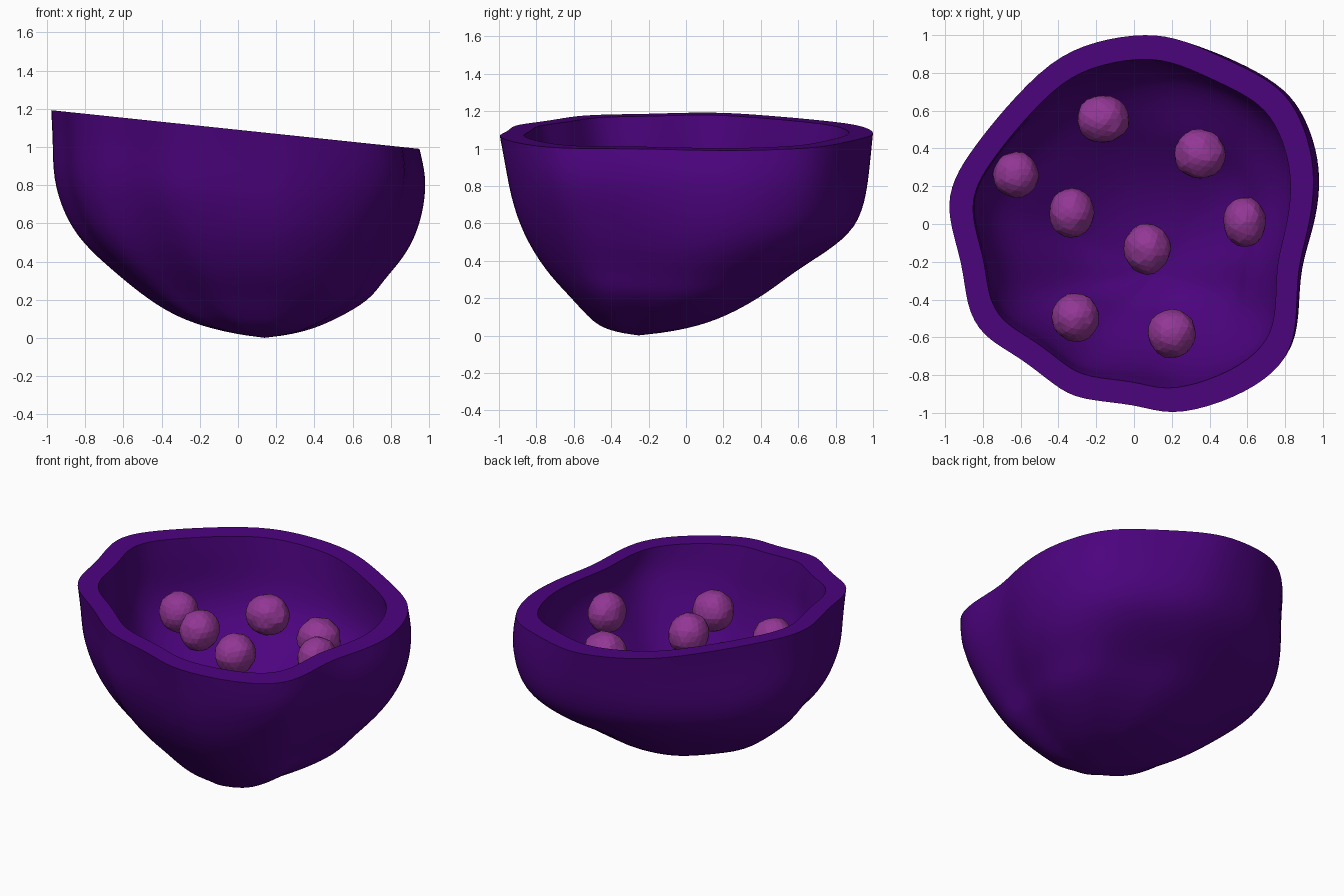
import bpy, bmesh, math
from mathutils import Vector, noise

cube = bpy.data.objects.get("Cube")
if cube:
    bpy.data.objects.remove(cube, do_unlink=True)


def material(name, rgb):
    m = bpy.data.materials.new(name)
    m.use_nodes = True
    m.diffuse_color = (*rgb, 1)
    bsdf = next(n for n in m.node_tree.nodes if n.type == 'BSDF_PRINCIPLED')
    bsdf.inputs["Base Color"].default_value = (*rgb, 1)
    bsdf.inputs["Roughness"].default_value = 0.7
    return m


def add_object(name, bm, mat):
    me = bpy.data.meshes.new(name)
    bm.to_mesh(me)
    bm.free()
    ob = bpy.data.objects.new(name, me)
    bpy.context.collection.objects.link(ob)
    me.materials.append(mat)
    return ob


deep_purple = material("deep purple", (0.072, 0.001, 0.21))
orchid = material("orchid", (0.29, 0.038, 0.30))

# Wavy outline of the rim, seen from above
OUTLINE = [(0.06, 1.0), (0.27, 0.965), (0.51, 0.86), (0.72, 0.75), (0.85, 0.61), (0.93, 0.40),
           (0.95, 0.19), (0.92, -0.03), (0.87, -0.24), (0.86, -0.45), (0.825, -0.66),
           (0.69, -0.82), (0.46, -0.94), (0.2, -1.0), (0.0, -0.955), (-0.27, -0.925),
           (-0.42, -0.85), (-0.6, -0.71), (-0.79, -0.59), (-0.88, -0.42), (-0.91, -0.21),
           (-0.98, 0.05), (-0.945, 0.24), (-0.84, 0.41), (-0.68, 0.61), (-0.44, 0.85),
           (-0.2, 0.96)]
# Height fraction and x/y extents of each level of the shell
LEVELS = [(1.0, -0.98, 0.95, -1.0, 1.0), (0.85, -0.97, 0.98, -0.97, 0.98),
          (0.7, -0.96, 0.97, -0.94, 0.95), (0.55, -0.90, 0.93, -0.89, 0.89),
          (0.42, -0.80, 0.86, -0.82, 0.75), (0.3, -0.65, 0.76, -0.73, 0.58),
          (0.2, -0.51, 0.68, -0.63, 0.43), (0.1, -0.33, 0.51, -0.53, 0.22),
          (0.035, -0.12, 0.36, -0.45, 0.02)]
# Soft swells and dents: centre, reach, amount
BUMPS = [((0.72, -0.50, 0.55), 0.32, -0.09), ((-0.68, 0.48, 0.50), 0.32, 0.06),
         ((0.45, 0.80, 0.65), 0.28, 0.06), ((0.30, 0.55, 0.33), 0.2, -0.045),
         ((-0.40, -0.88, 0.82), 0.2, 0.035)]
RIM_CENTRE = Vector((0, 0, 1.09))
INNER_SCALE = 0.872


def sharpen(p, before, after):
    """Push a control point outwards so the smoothed curve passes through p."""
    return tuple(b - (a - 2 * b + c) / 6 for a, b, c in zip(before, p, after))


n = len(OUTLINE)
RING = [sharpen(OUTLINE[i], OUTLINE[i - 1], OUTLINE[(i + 1) % n]) for i in range(n)]


def shell_point(level, p):
    h, x0, x1, y0, y1 = level
    fx, fy = (p[0] + 0.98) / 1.93, (p[1] + 1) / 2
    co = Vector((x0 + (x1 - x0) * fx, y0 + (y1 - y0) * fy, h * (1.09 - 0.105 * p[0])))
    out = (co - Vector((0.05, -0.05, 0.9))).normalized()
    push = sum(amount * math.exp(-((co - Vector(c)).length / reach) ** 2)
               for c, reach, amount in BUMPS)
    return co + out * push * (1 - h ** 6)


def build_shell(bm, scale):
    """One lumpy cup, scaled about the rim centre; returns its rim loop."""
    def place(v):
        return bm.verts.new(RIM_CENTRE + (v - RIM_CENTRE) * scale)
    levels = [LEVELS[0]]
    levels += [sharpen(b, a, c) for a, b, c in zip(LEVELS, LEVELS[1:], LEVELS[2:])]
    levels.append(LEVELS[-1])
    rings = [[place(shell_point(lv, p)) for p in RING] for lv in levels]
    base = place(Vector((0.14, -0.26, -0.005)))
    for a, b in zip(rings, rings[1:]):
        for i in range(n):
            j = (i + 1) % n
            bm.faces.new((a[i], a[j], b[j], b[i]))
    for i in range(n):
        bm.faces.new((rings[-1][i], rings[-1][(i + 1) % n], base))
    return rings[0]


# Hollow shell: outer cup, inner cup and a flat rim with crisp edges
bm = bmesh.new()
outer, inner = build_shell(bm, 1.0), build_shell(bm, INNER_SCALE)
crease = bm.edges.layers.float.new("crease_edge")
for i in range(n):
    j = (i + 1) % n
    bm.faces.new((outer[i], outer[j], inner[j], inner[i]))
    for loop in (outer, inner):
        e = bm.edges.get((loop[i], loop[j]))
        e[crease] = 1.0
        e.smooth = False
for f in bm.faces:
    f.smooth = True
bmesh.ops.recalc_face_normals(bm, faces=bm.faces)
shell = add_object("shell", bm, deep_purple)
sub = shell.modifiers.new("smooth", 'SUBSURF')
sub.levels = sub.render_levels = 2

# Rough pebbles hovering inside the shell: centre, then half sizes in x and y
PEBBLES = [(-0.165, 0.555, 0.73, 0.138, 0.127), (0.35, 0.37, 0.78, 0.137, 0.132),
           (-0.625, 0.26, 0.74, 0.122, 0.122), (-0.33, 0.06, 0.77, 0.118, 0.133),
           (0.07, -0.13, 0.79, 0.124, 0.135), (0.585, 0.01, 0.85, 0.114, 0.133),
           (-0.31, -0.495, 0.72, 0.128, 0.127), (0.20, -0.58, 0.74, 0.128, 0.128)]
for k, (x, y, z, rx, ry) in enumerate(PEBBLES):
    bm = bmesh.new()
    bmesh.ops.create_icosphere(bm, subdivisions=3, radius=1)
    for v in bm.verts:
        d = v.co.copy()
        r = 1 + 0.06 * noise.noise(d * 2.2 + Vector((k * 7.3, 1.7, 0.4)))
        v.co = Vector((d.x * rx, d.y * ry, d.z * 0.129)) * r
    pebble = add_object(f"pebble_{k + 1}", bm, orchid)
    pebble.location = (x, y, z)
